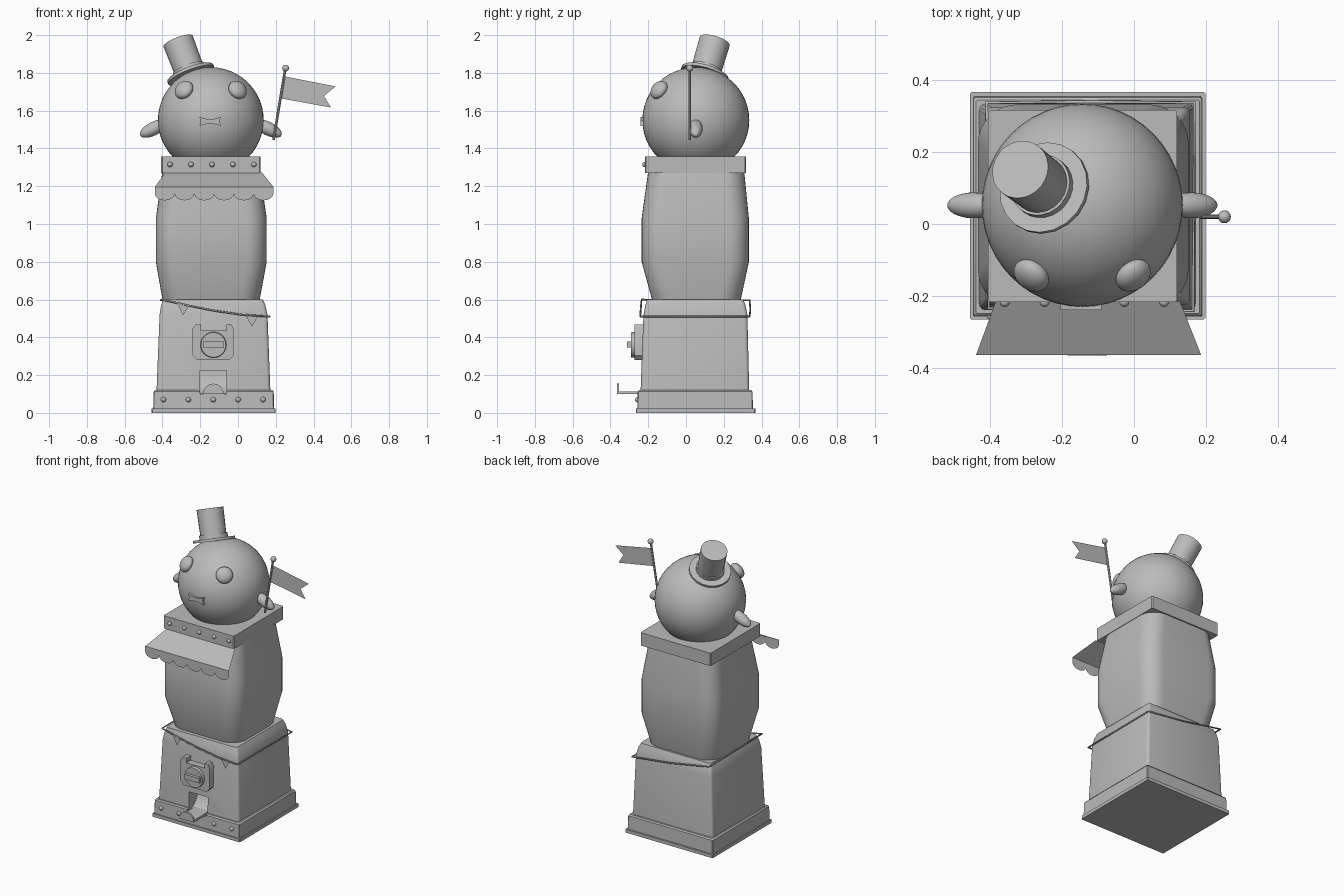
import bpy, bmesh, math
from mathutils import Vector

if "Cube" in bpy.data.objects:
    bpy.data.objects.remove(bpy.data.objects["Cube"], do_unlink=True)

grey = bpy.data.materials.new("plain_grey")
grey.use_nodes = True
COLOUR = (0.5, 0.5, 0.5, 1)
grey.diffuse_color = COLOUR
grey.node_tree.nodes["Principled BSDF"].inputs["Base Color"].default_value = COLOUR


def finish(name, bm, smooth=True):
    mesh = bpy.data.meshes.new(name)
    bm.to_mesh(mesh)
    bm.free()
    mesh.materials.append(grey)
    ob = bpy.data.objects.new(name, mesh)
    bpy.context.collection.objects.link(ob)
    bpy.ops.object.select_all(action='DESELECT')
    ob.select_set(True)
    bpy.context.view_layer.objects.active = ob
    if smooth:
        bpy.ops.object.shade_smooth_by_angle(angle=math.radians(35))
    return ob


def loft(name, rings, radius, steps):
    """Rounded rectangles (z, x0, x1, y0, y1) stacked and skinned."""
    bm = bmesh.new()
    loops = []
    for z, x0, x1, y0, y1 in rings:
        loop = []
        corners = [(x1 - radius, y1 - radius), (x0 + radius, y1 - radius),
                   (x0 + radius, y0 + radius), (x1 - radius, y0 + radius)]
        for c, (cx, cy) in enumerate(corners):
            for s in range(steps + 1):
                a = math.pi / 2 * (c + s / steps)
                loop.append(bm.verts.new((cx + radius * math.cos(a), cy + radius * math.sin(a), z)))
        loops.append(loop)
    n = len(loops[0])
    for low, high in zip(loops, loops[1:]):
        for i in range(n):
            bm.faces.new((low[i], low[(i + 1) % n], high[(i + 1) % n], high[i]))
    bm.faces.new(loops[0][::-1])
    bm.faces.new(loops[-1])
    return finish(name, bm)


def prism(name, points, y0, y1=None):
    """Outline in x and z, extruded along y; a single sheet without y1."""
    bm = bmesh.new()
    face = bm.faces.new([bm.verts.new((x, y0, z)) for x, z in points])
    if y1 is not None:
        out = bmesh.ops.extrude_face_region(bm, geom=[face])
        moved = [v for v in out["geom"] if isinstance(v, bmesh.types.BMVert)]
        bmesh.ops.translate(bm, verts=moved, vec=(0, y1 - y0, 0))
        bmesh.ops.recalc_face_normals(bm, faces=bm.faces)
    return finish(name, bm)


def ellipsoid(name, centre, axis, radii, segments=32):
    bm = bmesh.new()
    bmesh.ops.create_uvsphere(bm, u_segments=segments, v_segments=segments // 2, radius=1)
    ob = finish(name, bm)
    ob.location = centre
    ob.scale = radii
    ob.rotation_mode = 'QUATERNION'
    ob.rotation_quaternion = Vector(axis).to_track_quat('Z', 'Y')
    return ob


def rod(name, start, end, r0, r1, segments=24):
    start, end = Vector(start), Vector(end)
    bm = bmesh.new()
    bmesh.ops.create_cone(bm, cap_ends=True, segments=segments, radius1=r0, radius2=r1,
                          depth=(end - start).length)
    ob = finish(name, bm)
    ob.location = (start + end) / 2
    ob.rotation_mode = 'QUATERNION'
    ob.rotation_quaternion = (end - start).to_track_quat('Z', 'Y')
    return ob


def box(x0, x1, z0, z1):
    return [(x0, z0), (x1, z0), (x1, z1), (x0, z1)]


def arc(cx, cz, rx, rz, a0, a1, n):
    return [(cx + rx * math.cos(math.radians(a0 + (a1 - a0) * i / n)),
             cz + rz * math.sin(math.radians(a0 + (a1 - a0) * i / n))) for i in range(n + 1)]


# Stand: foot plate, plinth and tapering cabinet
loft("foot_plate", [(0, -.457, .199, -.266, .367), (.022, -.457, .199, -.266, .367)], .004, 1)
plinth = loft("plinth", [(.015, -.449, .191, -.258, .355), (.112, -.447, .189, -.256, .352),
                         (.12, -.44, .182, -.25, .346)], .004, 1)
cabinet = loft("cabinet", [(.1, -.432, .172, -.241, .335), (.52, -.415, .156, -.225, .325),
                           (.57, -.407, .145, -.215, .315), (.6, -.395, .132, -.205, .303)], .018, 3)

# Dispensing chute with a curved back, cut out of the stand
bm = bmesh.new()
side = [(-.33, .1), (-.33, .225), (-.14, .225)] + arc(-.24, .225, .1, .125, -15, -90, 8)
face = bm.faces.new([bm.verts.new((-.2, y, z)) for y, z in side])
out = bmesh.ops.extrude_face_region(bm, geom=[face])
bmesh.ops.translate(bm, verts=[v for v in out["geom"] if isinstance(v, bmesh.types.BMVert)],
                    vec=(.14, 0, 0))
bmesh.ops.recalc_face_normals(bm, faces=bm.faces)
cutter = finish("chute_cutter", bm, False)
cutter.hide_render = True
for target in (plinth, cabinet):
    mod = target.modifiers.new("chute", 'BOOLEAN')
    mod.operation = 'DIFFERENCE'
    mod.object = cutter
    mod.solver = 'EXACT'
    bpy.context.view_layer.objects.active = target
    with bpy.context.temp_override(object=target, active_object=target):
        while target.modifiers[0].name != "chute":
            bpy.ops.object.modifier_move_to_index(modifier="chute", index=0)
        bpy.ops.object.modifier_apply(modifier="chute")
bpy.data.objects.remove(cutter, do_unlink=True)

# Catch tray with an arched lip
prism("tray_floor", box(-.185, -.075, .1, .114), -.362, -.2)
prism("tray_lip", arc(-.13, .1, .055, .055, 0, 180, 12), -.366, -.354)

# Coin mechanism
prism("coin_plate", [(-.215, .28), (-.045, .28), (-.022, .305), (-.022, .445), (-.035, .468),
                     (-.06, .468), (-.06, .437), (-.195, .437), (-.195, .468), (-.225, .468),
                     (-.24, .445), (-.24, .305)], -.2, -.272)
rod("coin_dial", (-.13, -.26, .36), (-.13, -.292, .36), .07, .066, 32)
prism("dial_handle", box(-.185, -.075, .345, .378), -.28, -.312)

# Bunting cord and pennants
curve = bpy.data.curves.new("bunting_cord", 'CURVE')
curve.dimensions = '3D'
curve.bevel_depth = .005
curve.bevel_resolution = 1
path = [(-.405, -.235, .6), (-.27, -.238, .57), (-.13, -.24, .542), (.02, -.242, .52),
        (.165, -.242, .51), (.168, .338, .51), (-.12, .34, .545), (-.41, .338, .597)]
spline = curve.splines.new('POLY')
spline.points.add(len(path) - 1)
for point, co in zip(spline.points, path):
    point.co = (*co, 1)
spline.use_cyclic_u = True
curve.materials.append(grey)
cord = bpy.data.objects.new("bunting_cord", curve)
bpy.context.collection.objects.link(cord)
bpy.ops.object.select_all(action='DESELECT')
cord.select_set(True)
bpy.context.view_layer.objects.active = cord
bpy.ops.object.convert(target='MESH')
for i, (x, z) in enumerate([(-.29, .575), (.073, .515)]):
    prism(f"pennant_{i + 1}", [(x - .033, z + .005), (x, z - .058), (x + .033, z - .003)], -.24)

# Bulging torso and square collar
loft("torso", [(.6, -.4, .115, -.18, .29), (.8, -.435, .152, -.235, .333),
               (1.03, -.435, .152, -.235, .333), (1.28, -.4, .115, -.2, .308)], .11, 8)
loft("collar", [(1.27, -.407, .12, -.217, .318), (1.357, -.407, .12, -.217, .318)], .006, 1)

# Rivet rows
for i in range(5):
    ellipsoid(f"collar_rivet_{i + 1}", (-.36 + i * .111, -.217, 1.315), (0, -1, 0), (.014,) * 3, 12)
    ellipsoid(f"plinth_rivet_{i + 1}", (-.395 + i * .132, -.257, .07), (0, -1, 0), (.014,) * 3, 12)

# Awning: sloping sheet with a scalloped valance
bm = bmesh.new()
bm.faces.new([bm.verts.new(p) for p in [(-.44, -.365, 1.197), (.187, -.365, 1.197),
                                        (.128, -.215, 1.272), (-.385, -.215, 1.272)]])
finish("awning", bm)
count, left, right = 6, -.44, .187
width = (right - left) / count
valance = [(right, 1.197), (left, 1.197)]
for i in range(count):
    valance += arc(left + width * (i + .5), 1.16, width / 2, .035, 180, 360, 8)[int(i > 0):]
prism("awning_valance", valance, -.365)

# Head, eyes, ears and bow-shaped mouth
head = Vector((-.144, .052, 1.55))
ellipsoid("head", head, (0, 0, 1), (.28, .283, .28), 48)
for label, s in (("right", -1), ("left", 1)):
    toward = Vector((s * .142, -.195, .16))
    ellipsoid(f"{label}_eye", head + toward, toward, (.053, .053, .034), 24)
    ellipsoid(f"{label}_ear", head + Vector((s * .303, 0, -.045)), (s * .89, 0, -.45),
              (.036, .036, .08), 24)
prism("mouth", [(-.205, 1.52), (-.165, 1.53), (-.13, 1.53), (-.09, 1.52),
                (-.098, 1.545), (-.09, 1.567), (-.13, 1.556), (-.165, 1.556),
                (-.205, 1.567), (-.197, 1.545)], -.19, -.24)

# Tilted top hat
base, top = Vector((-.25, .1, 1.792)), Vector((-.317, .152, 1.967))
axis = (top - base).normalized()
rod("hat_brim", base - axis * .008, base + axis * .008, .13, .13, 20)
rod("hat_band", base, base + axis * .035, .088, .088)
rod("hat_crown", base, top, .08, .083)

# Flag on a slanted pole
rod("flag_pole", (.188, .02, 1.445), (.25, .02, 1.82), .007, .007, 10)
ellipsoid("pole_knob", (.252, .02, 1.825), (0, 0, 1), (.018,) * 3, 16)
prism("flag", [(.225, 1.665), (.492, 1.617), (.455, 1.678), (.517, 1.728), (.244, 1.782)], .02)
